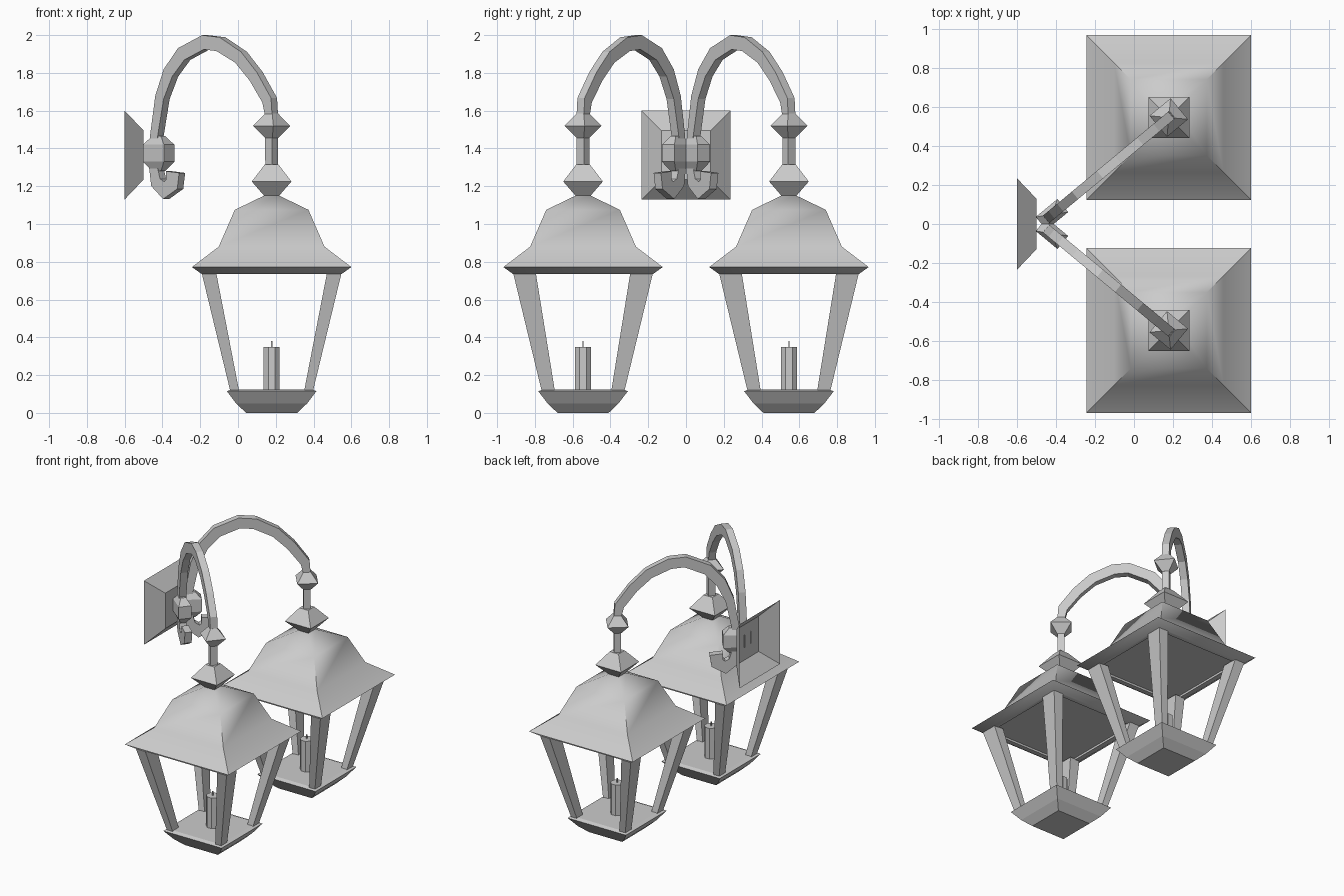
import bpy, math
from mathutils import Vector

if "Cube" in bpy.data.objects:
    bpy.data.objects.remove(bpy.data.objects["Cube"])

CX, CY, SLOPE = 0.178, 0.545, 0.83      # lantern centre, plan slope of the arms
ANG = math.atan(SLOPE)


def mesh(name, verts, faces, smooth=None):
    me = bpy.data.meshes.new(name)
    me.from_pydata([tuple(v) for v in verts], [], faces)
    ob = bpy.data.objects.new(name, me)
    bpy.context.collection.objects.link(ob)
    bpy.ops.object.select_all(action='DESELECT')
    ob.select_set(True)
    bpy.context.view_layer.objects.active = ob
    bpy.ops.object.mode_set(mode='EDIT')
    bpy.ops.mesh.select_all(action='SELECT')
    bpy.ops.mesh.normals_make_consistent(inside=False)
    bpy.ops.object.mode_set(mode='OBJECT')
    if smooth:
        bpy.ops.object.shade_smooth_by_angle(angle=math.radians(smooth))
    return ob


def loft(name, rings, cap0=True, cap1=True, smooth=None):
    n = len(rings[0])
    verts = [v for r in rings for v in r]
    faces = [(i * n + j, i * n + (j + 1) % n, (i + 1) * n + (j + 1) % n, (i + 1) * n + j)
             for i in range(len(rings) - 1) for j in range(n)]
    if cap0:
        faces.append(tuple(range(n))[::-1])
    if cap1:
        faces.append(tuple(range(len(verts) - n, len(verts))))
    return mesh(name, verts, faces, smooth)


def block(name, cx, cy, profile, ang=0.0, squash=1.0, smooth=None):
    # square section following (half width, z) points
    c, s = math.cos(ang), math.sin(ang)
    rings = []
    for h, z in profile:
        ring = []
        for u, v in ((-1, -1), (1, -1), (1, 1), (-1, 1)):
            u, v = u * h, v * h * squash
            ring.append((cx + u * c - v * s, cy + u * s + v * c, z))
        rings.append(ring)
    return loft(name, rings, smooth=smooth)


def cylinder(name, cx, cy, r, z0, z1, n):
    return loft(name, [[(cx + r * math.cos(2 * math.pi * (k + .5) / n),
                         cy + r * math.sin(2 * math.pi * (k + .5) / n), z)
                        for k in range(n)] for z in (z0, z1)])


# arm path: x, z, half thickness in the plane of the arm
ARM = [(-.33, 1.275, .045), (-.335, 1.21, .045), (-.378, 1.178, .046), (-.42, 1.22, .036),
       (-.433, 1.30, .028), (-.43, 1.464, .026), (-.40, 1.67, .03), (-.355, 1.80, .035),
       (-.285, 1.90, .038), (-.17, 1.962, .038), (-.09, 1.952, .038), (.016, 1.883, .035),
       (.096, 1.782, .033), (.168, 1.655, .032), (CX, 1.57, .024), (CX, 1.31, .023)]


def arm(name, side):
    along = Vector((math.cos(ANG), side * math.sin(ANG), 0))
    across = Vector((-side * math.sin(ANG), math.cos(ANG), 0))
    up = Vector((0, 0, 1))
    pts = [Vector((x, side * (CY + SLOPE * (x - CX)), z)) for x, z, _ in ARM]
    rings = []
    for i, p in enumerate(pts):
        d0 = (p - pts[i - 1]).normalized() if i else Vector()
        d1 = (pts[i + 1] - p).normalized() if i < len(pts) - 1 else Vector()
        t = (d0 + d1).normalized()
        nrm = along * t.dot(up) - up * t.dot(along)
        a, b = nrm * ARM[i][2], across * .025
        rings.append([p - a - b, p + a - b, p + a + b, p - a + b])
    loft(name, rings)


# wall plate, open at the back
loft("wall_plate", [[(x, sy * h, 1.365 + sz * h) for sy, sz in ((-1, -1), (1, -1), (1, 1), (-1, 1))]
                    for x, h in ((-.6, .235), (-.5, .13))], cap0=False)

for label, s in (("front", -1), ("rear", 1)):
    cy = s * CY
    # bracket arm with its two collars
    arm(label + "_arm", s)
    block(label + "_wall_collar", -.42, s * (CY + SLOPE * (-.42 - CX)),
          [(.03, 1.28), (.072, 1.33), (.072, 1.42), (.03, 1.465)], s * ANG, .6)
    block(label + "_arm_collar", CX, cy, [(.024, 1.455), (.07, 1.52), (.024, 1.585)], s * ANG)
    # roof with a recessed underside, and the finial
    block(label + "_roof", CX, cy,
          [(.335, .75), (.335, .735), (.37, .735), (.422, .772), (.28, .88),
           (.195, 1.075), (.04, 1.15)], smooth=50)
    block(label + "_finial", CX, cy, [(.04, 1.15), (.105, 1.225), (.036, 1.315)])
    # base tray
    block(label + "_base", CX, cy,
          [(.135, 0), (.188, .05), (.237, .115), (.21, .125)])
    # four tapered, leaning corner posts
    for k, (sx, sy) in enumerate(((-1, -1), (1, -1), (1, 1), (-1, 1))):
        rings = []
        for o, ix, iy, z in ((.22, .173, .15, .12), (.37, .293, .25, .74)):
            rings.append([(CX + sx * a, cy + sy * b, z)
                          for a, b in ((o, o), (ix, o), (ix, iy), (o, iy))])
        loft(f"{label}_post_{k + 1}", rings)
    # candle and wick
    cylinder(label + "_candle", CX, cy, .046, .12, .35, 8)
    cylinder(label + "_wick", CX, cy, .005, .35, .38, 4)
